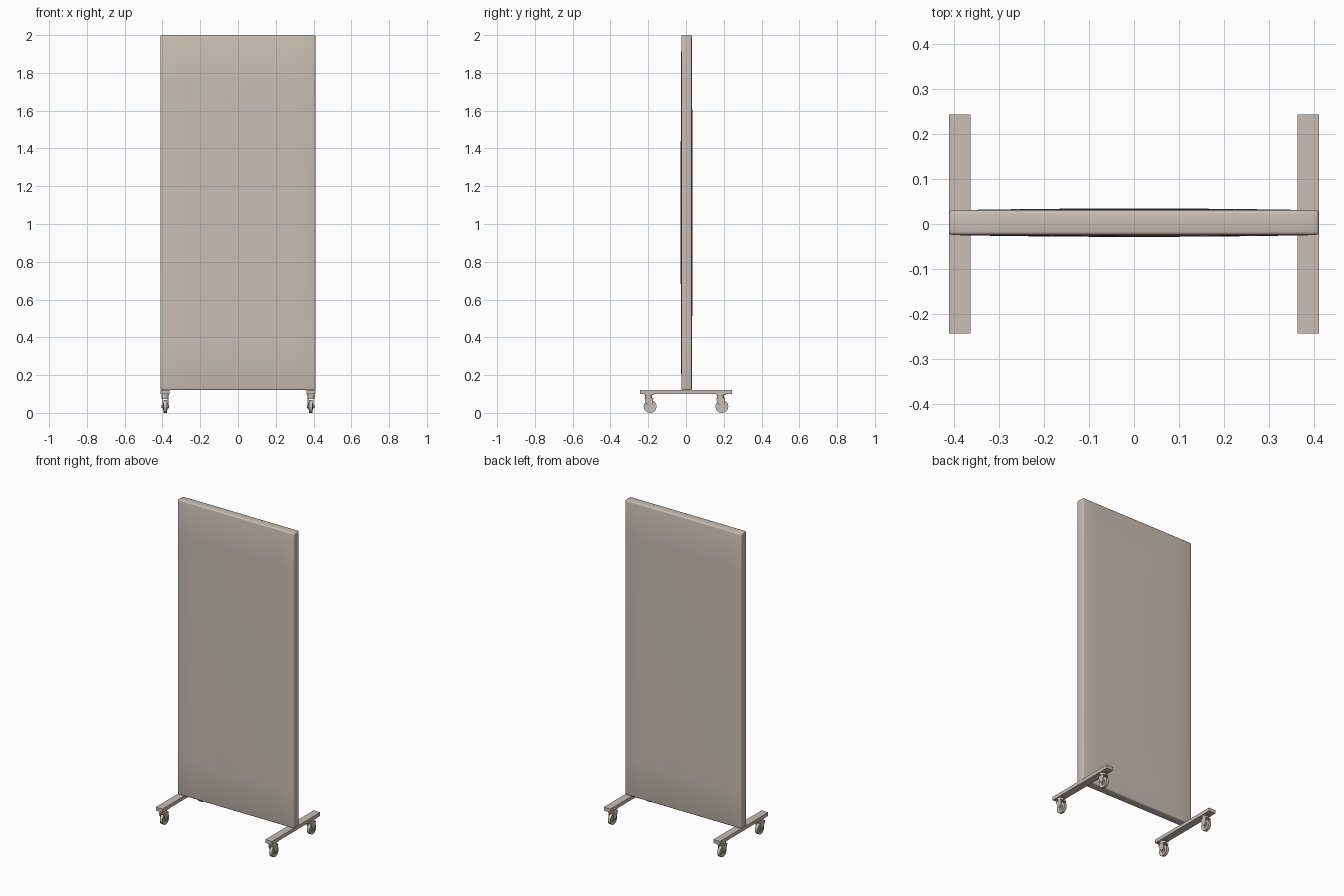
import bpy, bmesh, math
from mathutils import Matrix, Vector

cube = bpy.data.objects.get("Cube")
if cube:
    bpy.data.objects.remove(cube, do_unlink=True)

mat = bpy.data.materials.new("warm_grey")
mat.use_nodes = True
grey = (0.58, 0.52, 0.46, 1)
mat.diffuse_color = grey
mat.node_tree.nodes["Principled BSDF"].inputs["Base Color"].default_value = grey


def finish(name, bm, smooth=False):
    bmesh.ops.recalc_face_normals(bm, faces=bm.faces)
    mesh = bpy.data.meshes.new(name)
    bm.to_mesh(mesh)
    bm.free()
    mesh.materials.append(mat)
    ob = bpy.data.objects.new(name, mesh)
    bpy.context.collection.objects.link(ob)
    if smooth:
        bpy.ops.object.select_all(action='DESELECT')
        ob.select_set(True)
        bpy.context.view_layer.objects.active = ob
        bpy.ops.object.shade_smooth_by_angle(angle=math.radians(35))
    return ob


def box(name, center, size, bevel=0.0):
    bm = bmesh.new()
    bmesh.ops.create_cube(bm, size=1, matrix=Matrix.LocRotScale(Vector(center), None, Vector(size)))
    if bevel:
        bmesh.ops.bevel(bm, geom=bm.edges[:], offset=bevel, segments=2, affect='EDGES', profile=0.5)
    return finish(name, bm)


def cylinder(name, center, radius, depth, axis, sides=24):
    bm = bmesh.new()
    rot = Matrix.Rotation(math.pi / 2, 4, 'Y') if axis == 'X' else Matrix()
    bmesh.ops.create_cone(bm, cap_ends=True, segments=sides, radius1=radius, radius2=radius,
                          depth=depth, matrix=Matrix.Translation(center) @ rot)
    return finish(name, bm, True)


def plate(name, x, thick, outline):
    """Side plate: a (y, z) outline extruded along x."""
    bm = bmesh.new()
    face = bm.faces.new([bm.verts.new((x - thick / 2, y, z)) for y, z in outline])
    out = bmesh.ops.extrude_face_region(bm, geom=[face])
    verts = [v for v in out["geom"] if isinstance(v, bmesh.types.BMVert)]
    bmesh.ops.translate(bm, verts=verts, vec=(thick, 0, 0))
    return finish(name, bm)


# Upholstered panel: rounded slab whose broad faces swell gently
bm = bmesh.new()
bmesh.ops.create_cube(bm, size=1, matrix=Matrix.Diagonal((0.82, 0.055, 1.88, 1)))
bmesh.ops.bevel(bm, geom=bm.edges[:], offset=0.008, segments=3, affect='EDGES', profile=0.5)
for axis, half in ((0, 0.4), (2, 0.93)):
    for i in range(1, 8):
        co, no = Vector((0, 0, 0)), Vector((0, 0, 0))
        co[axis], no[axis] = -half + half * i / 4, 1
        bmesh.ops.bisect_plane(bm, geom=bm.verts[:] + bm.edges[:] + bm.faces[:],
                               plane_co=co, plane_no=no)
for v in bm.verts:
    swell = max(0, 1 - (v.co.x / 0.41) ** 2) * max(0, 1 - (v.co.z / 0.94) ** 2)
    v.co.y += math.copysign(0.004 * swell, v.co.y) + 0.003
    v.co.z += 1.06
finish("fabric_panel", bm, True)

for side, x in (("left", 0.386), ("right", -0.386)):
    # Floor bar across the panel
    box(side + "_foot_bar", (x, 0, 0.111), (0.047, 0.486, 0.022))
    for end, y in (("front", -0.19), ("back", 0.19)):
        name = f"{side}_{end}_caster"
        box(name + "_mount", (x, y - 0.004, 0.098), (0.04, 0.05, 0.006))
        cylinder(name + "_swivel", (x, y - 0.008, 0.087), 0.019, 0.018, 'Z')
        box(name + "_fork_bridge", (x, y - 0.006, 0.077), (0.036, 0.046, 0.006))
        # Wheel with hub and axle
        cylinder(name + "_wheel", (x, y, 0.034), 0.034, 0.018, 'X', 28)
        cylinder(name + "_hub", (x, y, 0.034), 0.018, 0.024, 'X')
        cylinder(name + "_axle", (x, y, 0.034), 0.007, 0.04, 'X', 12)
        # Tapered fork cheeks on both sides of the wheel
        for cheek, s in (("inner", -1), ("outer", 1)):
            plate(f"{name}_fork_{cheek}", x + s * 0.0155, 0.004,
                  [(y - 0.029, 0.08), (y - 0.028, 0.068), (y - 0.009, 0.03), (y, 0.024),
                   (y + 0.009, 0.03), (y + 0.016, 0.066), (y + 0.017, 0.08)])
